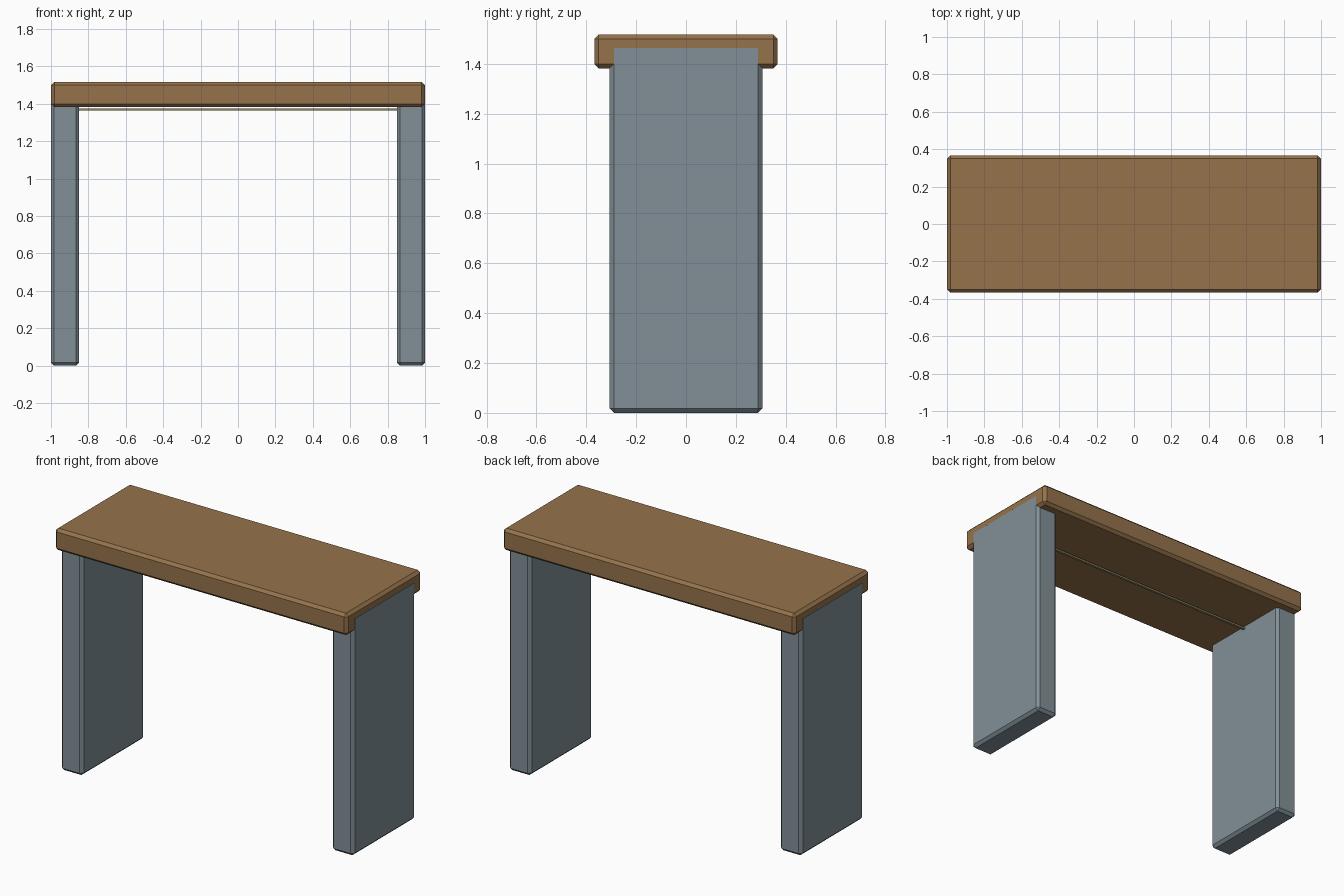
import bpy

if "Cube" in bpy.data.objects:
    bpy.data.objects.remove(bpy.data.objects["Cube"])


def material(name, rgb):
    m = bpy.data.materials.new(name)
    m.diffuse_color = (*rgb, 1)
    m.use_nodes = True
    m.node_tree.nodes["Principled BSDF"].inputs["Base Color"].default_value = m.diffuse_color
    return m


wood = material("wood", (0.30, 0.17, 0.07))
steel = material("blue_grey", (0.22, 0.28, 0.31))
brass = material("olive", (0.30, 0.24, 0.12))


def block(name, lo, hi, mat, chamfer):
    """Box between two corners with single-segment chamfered edges."""
    bpy.ops.mesh.primitive_cube_add(
        size=1, location=[(a + b) / 2 for a, b in zip(lo, hi)])
    ob = bpy.context.object
    ob.name = name
    ob.scale = [b - a for a, b in zip(lo, hi)]
    bpy.ops.object.transform_apply(location=False, rotation=False, scale=True)
    ob.data.materials.append(mat)
    if chamfer:
        bev = ob.modifiers.new("chamfer", "BEVEL")
        bev.width = chamfer
        bev.segments = 1
    return ob


# Table top, ends a hair inside the leg faces
block("table_top", (-0.9993, -0.367, 1.382), (0.9993, 0.367, 1.517), wood, 0.017)

# Slab legs, let into the top
for side, x0, x1 in (("left", -1.0, -0.85), ("right", 0.85, 1.0)):
    block(side + "_leg", (x0, -0.306, 0), (x1, 0.306, 1.48), steel, 0.017)

# Thin rail hanging just under the top, between the legs
block("under_rail", (-0.86, -0.008, 1.364), (0.86, 0.008, 1.375), brass, 0)
